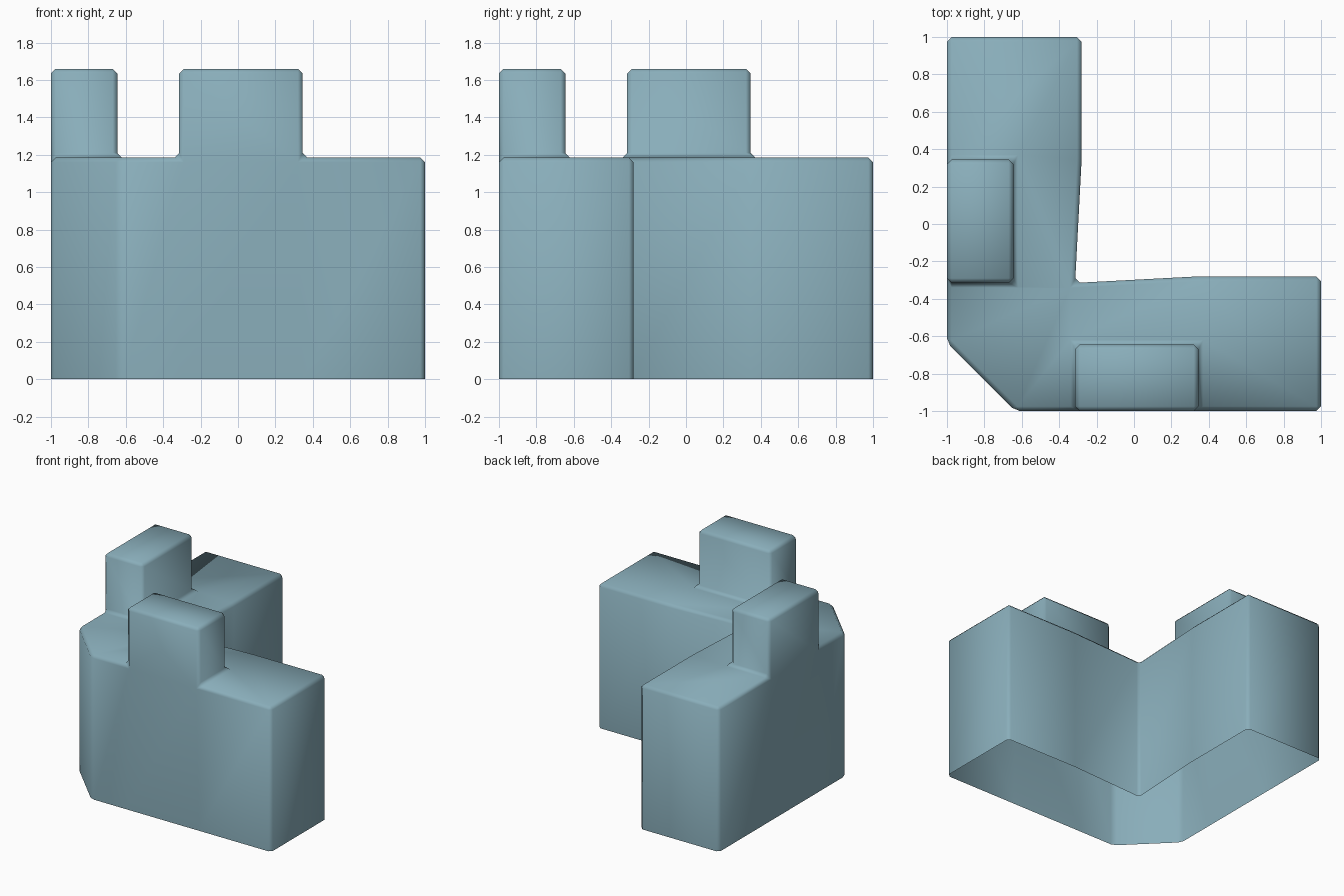
import bpy, bmesh

if "Cube" in bpy.data.objects:
    bpy.data.objects.remove(bpy.data.objects["Cube"])

WALL_H, TOP_H, BEVEL = 1.185, 1.66, 0.025

# Plan of the front arm; the left arm is the same plan with x and y swapped
plan = {
    "chamfer": (-0.635, -1), "inner": (-0.315, -0.315),
    "m1": (-0.315, -1), "m2": (0.345, -1), "m3": (0.345, -0.645), "m4": (-0.315, -0.645),
    "mid": (0.345, -0.28), "end_out": (1, -1), "end_in": (1, -0.28),
}
top_faces = [
    ("m1", "m2", "m3", "m4"),                  # merlon footprint
    ("m4", "m3", "mid", "inner"),              # walkway behind merlon
    ("m2", "end_out", "end_in", "mid", "m3"),  # arm end
    ("chamfer", "m1", "m4", "inner"),          # next to the corner
]

bm = bmesh.new()
front = {k: bm.verts.new((x, y, WALL_H)) for k, (x, y) in plan.items()}
left = {k: front[k] if k == "inner" else bm.verts.new((y, x, WALL_H))
        for k, (x, y) in plan.items()}

# Wall top
merlons = []
for i, names in enumerate(top_faces):
    for arm, order in ((front, names), (left, names[::-1])):
        f = bm.faces.new([arm[n] for n in order])
        if i == 0:
            merlons.append(f)
bm.faces.new((left["chamfer"], front["chamfer"], front["inner"]))

# Wall sides, open underneath
rim = [e for e in bm.edges if e.is_boundary]
res = bmesh.ops.extrude_edge_only(bm, edges=rim)
for v in res["geom"]:
    if isinstance(v, bmesh.types.BMVert):
        v.co.z = 0

# Raised merlons
res = bmesh.ops.extrude_discrete_faces(bm, faces=merlons)
for f in res["faces"]:
    for v in f.verts:
        v.co.z = TOP_H

bmesh.ops.recalc_face_normals(bm, faces=bm.faces[:])
if max(bm.faces, key=lambda f: f.calc_center_median().z).normal.z < 0:
    bmesh.ops.reverse_faces(bm, faces=bm.faces[:])
for f in bm.faces:
    f.smooth = True

mesh = bpy.data.meshes.new("corner_battlement")
bm.to_mesh(mesh)
bm.free()
wall = bpy.data.objects.new("corner_battlement", mesh)
bpy.context.collection.objects.link(wall)

# Blue-grey stone
stone = bpy.data.materials.new("blue_grey_stone")
stone.diffuse_color = (0.25, 0.42, 0.49, 1)
stone.use_nodes = True
stone.node_tree.nodes["Principled BSDF"].inputs["Base Color"].default_value = stone.diffuse_color
mesh.materials.append(stone)

# Narrow chamfer on every sharp edge, inside and outside corners alike
bev = wall.modifiers.new("edge_chamfer", 'BEVEL')
bev.width = BEVEL
bev.segments = 1
bev.limit_method = 'ANGLE'
bev.angle_limit = 0.52
